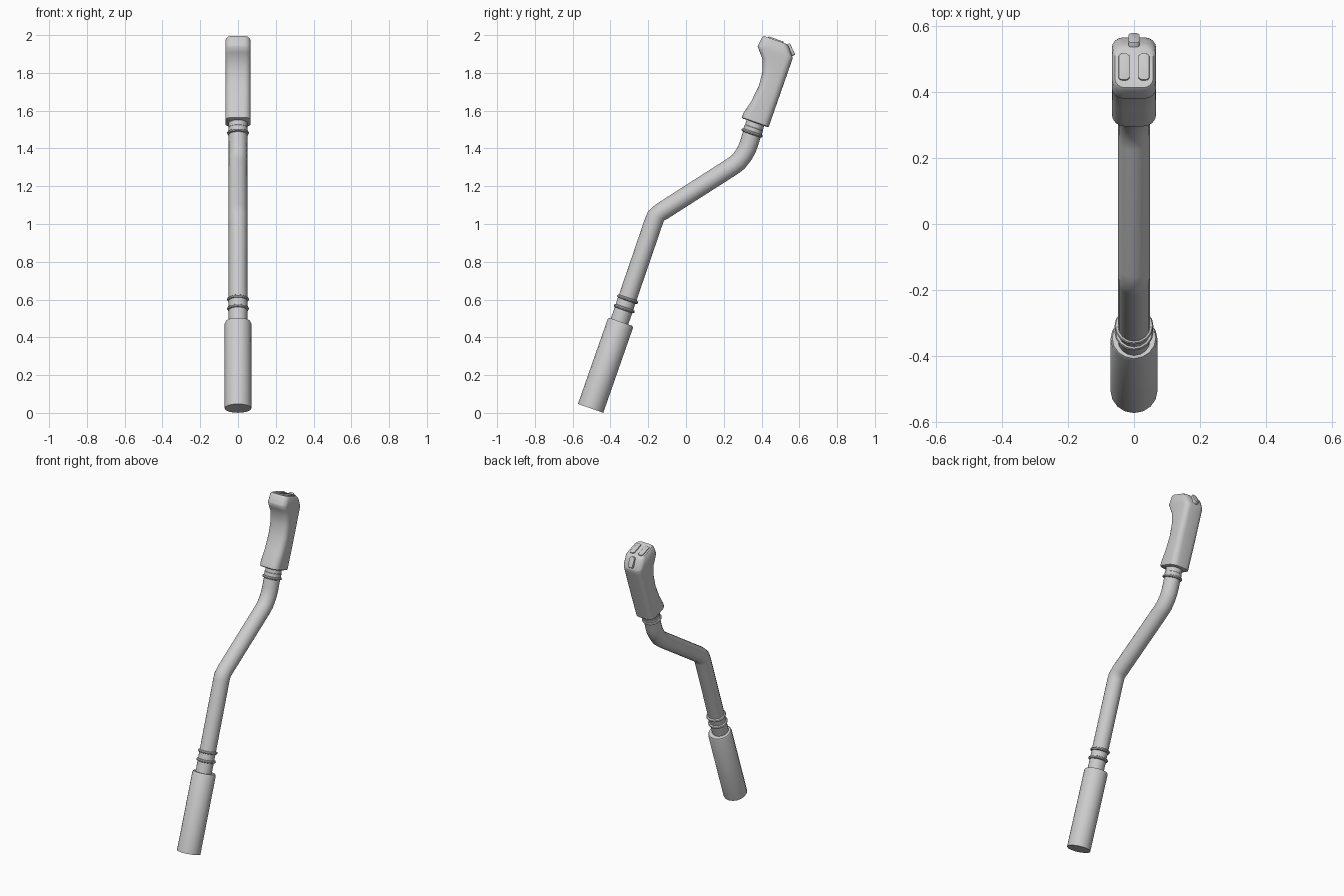
import bpy, bmesh, math
from mathutils import Vector, Matrix

if "Cube" in bpy.data.objects:
    bpy.data.objects.remove(bpy.data.objects["Cube"])

TILT = math.radians(19.3)


def axes(a):
    """Axis direction and perpendicular, both in the y-z plane."""
    return (Vector((0, math.sin(a), math.cos(a))),
            Vector((0, math.cos(a), -math.sin(a))))


def loft(name, rings, angle=35):
    """Skin a list of closed vertex rings and cap both ends."""
    bm = bmesh.new()
    vs = [[bm.verts.new(p) for p in r] for r in rings]
    n = len(vs[0])
    for a, b in zip(vs, vs[1:]):
        for i in range(n):
            j = (i + 1) % n
            bm.faces.new((a[i], a[j], b[j], b[i]))
    bm.faces.new(vs[0])
    bm.faces.new(vs[-1])
    bmesh.ops.recalc_face_normals(bm, faces=bm.faces)
    return finish(name, bm, angle)


def finish(name, bm, angle=35):
    me = bpy.data.meshes.new(name)
    bm.to_mesh(me)
    bm.free()
    ob = bpy.data.objects.new(name, me)
    bpy.context.collection.objects.link(ob)
    bpy.ops.object.select_all(action='DESELECT')
    ob.select_set(True)
    bpy.context.view_layer.objects.active = ob
    bpy.ops.object.shade_smooth_by_angle(angle=math.radians(angle))
    return ob


def circle(y, z, r, a=TILT, n=16):
    _, v = axes(a)
    c = Vector((0, y, z))
    return [c + Vector((1, 0, 0)) * r * math.cos(k * math.tau / n)
            + v * r * math.sin(k * math.tau / n) for k in range(n)]


def lathe(name, y, z, profile):
    """Turned part on the tilted axis; profile is (distance, radius)."""
    u, _ = axes(TILT)
    return loft(name, [circle(y + u.y * t, z + u.z * t, r) for t, r in profile])


# Lower sleeve
lathe("lower_sleeve", -0.505, 0.024,
      [(0, .071), (.475, .071), (.485, .066)])

# Bent tube
D = math.radians
path = [(-.36, .46, 19.3), (-.17, 1.015, 19.3), (-.158, 1.043, 30), (-.13, 1.065, 52),
        (.25, 1.308, 56), (.278, 1.33, 48), (.305, 1.365, 36), (.322, 1.395, 26),
        (.334, 1.427, 19.3), (.378, 1.57, 19.3)]
loft("bent_tube", [circle(y, z, .049, D(a)) for y, z, a in path], 50)

# Collar rings
RING = [(-.009, .049), (-.006, .056), (0, .059), (.006, .056), (.009, .049)]
for i, (y, z) in enumerate([(-.327, .552), (-.309, .602), (.35, 1.482)]):
    lathe(f"collar_ring_{i + 1}", y, z, RING)
lathe("upper_collar", .352, 1.488, [(0, .051), (.022, .051), (.024, .049)])

# Handle grip: rounded-rectangle sections along the tilted axis
U, V = axes(TILT)
BASE = Vector((0, .366, 1.536))


def section(t, s0, s1, hx, r):
    pts = []
    mid, hs = (s0 + s1) / 2, (s1 - s0) / 2
    for q, (sx, sy) in enumerate([(1, 1), (-1, 1), (-1, -1), (1, -1)]):
        for k in range(5):
            a = (q + k / 4) * math.pi / 2
            x = sx * (hx - r) + r * math.cos(a)
            s = mid + sy * (hs - r) + r * math.sin(a)
            pts.append(BASE + U * t + V * s + Vector((x, 0, 0)))
    return pts


grip = [(0, -.071, .070, .062, .036), (.004, -.076, .075, .067, .038),
        (.03, -.075, .075, .067, .038), (.10, -.057, .075, .067, .036),
        (.19, -.046, .075, .067, .034), (.272, -.053, .075, .067, .034),
        (.335, -.077, .075, .067, .034), (.36, -.1, .075, .067, .034),
        (.386, -.121, .075, .067, .034), (.393, -.121, .072, .067, .034),
        (.438, -.115, .036, .066, .034), (.449, -.108, .02, .058, .03)]
loft("handle_grip", [section(*g) for g in grip], 40)


# Buttons: rounded bars lying on the head
def button(name, x, y, z, a, w, length, h):
    bm = bmesh.new()
    bmesh.ops.create_cube(bm, size=1)
    bmesh.ops.scale(bm, vec=(w, length, h), verts=bm.verts)
    up = [e for e in bm.edges
          if abs(e.verts[0].co.z - e.verts[1].co.z) > h / 2]
    bmesh.ops.bevel(bm, geom=up, offset=w * .33, segments=3,
                    profile=.5, affect='EDGES')
    rim = [e for e in bm.edges if all(v.co.z > h * .49 for v in e.verts)]
    bmesh.ops.bevel(bm, geom=rim, offset=.003, segments=2,
                    profile=.5, affect='EDGES')
    bm.transform(Matrix.Translation((x, y, z)) @ Matrix.Rotation(-a, 4, 'X'))
    return finish(name, bm)


p = BASE + U * .447 + V * -.042
for side, x in (("left", -.03), ("right", .03)):
    button(f"top_button_{side}", x, p.y, p.z, TILT, .034, .085, .016)
q = BASE + U * .424 + V * .047
button("rear_button", 0, q.y, q.z, TILT + D(45), .034, .068, .03)
